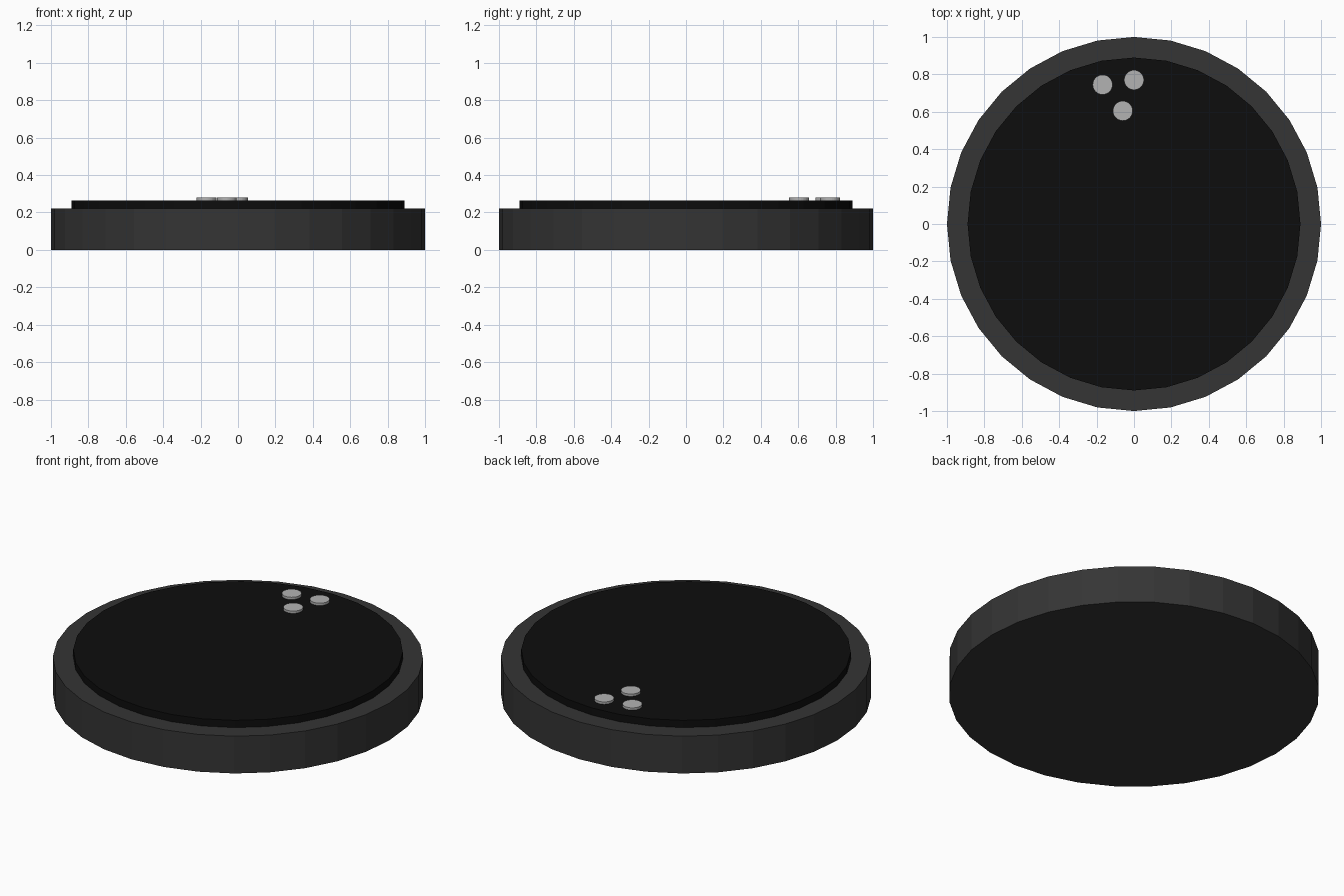
import bpy

if "Cube" in bpy.data.objects:
    bpy.data.objects.remove(bpy.data.objects["Cube"])


def material(name, value):
    mat = bpy.data.materials.new(name)
    mat.diffuse_color = (value, value, value, 1)
    mat.use_nodes = True
    mat.node_tree.nodes["Principled BSDF"].inputs["Base Color"].default_value = mat.diffuse_color
    return mat


def disc(name, radius, bottom, top, mat, x=0, y=0):
    """Flat-faced 32-sided upright cylinder between two heights."""
    bpy.ops.mesh.primitive_cylinder_add(
        vertices=32, radius=radius, depth=top - bottom,
        location=(x, y, (bottom + top) / 2))
    obj = bpy.context.object
    obj.name = name
    obj.data.materials.append(mat)
    return obj


charcoal = material("charcoal", 0.035)
black = material("black", 0.004)
light_grey = material("light_grey", 0.45)

# Round body and the raised dark pad on top
disc("base", 1.0, 0.0, 0.222, charcoal)
disc("top_pad", 0.89, 0.222, 0.265, black)

# Three small raised dots near the back edge
for i, (x, y) in enumerate([(-0.168, 0.745), (0.0, 0.77), (-0.06, 0.605)]):
    disc(f"dot_{i + 1}", 0.053, 0.265, 0.279, light_grey, x, y)
